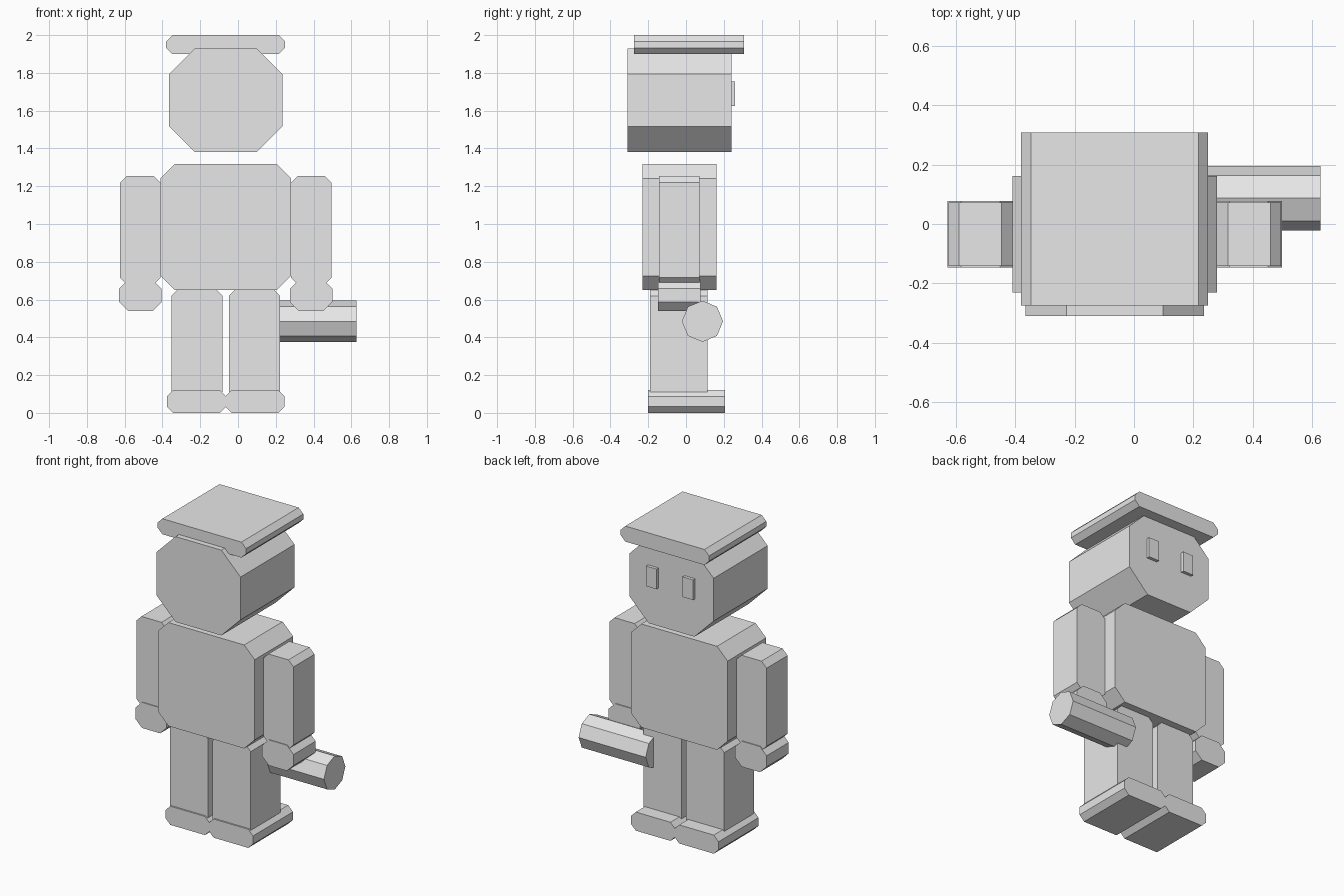
import bpy
import math

default = bpy.data.objects.get("Cube")
if default:
    bpy.data.objects.remove(default, do_unlink=True)

grey = bpy.data.materials.new("light_grey")
grey.use_nodes = True
grey.diffuse_color = (0.8, 0.8, 0.8, 1)
grey.node_tree.nodes["Principled BSDF"].inputs["Base Color"].default_value = (0.8, 0.8, 0.8, 1)


def prism(name, profile, start, end, axis="y"):
    """Extrude a 2D profile along y (profile is x, z) or along x (profile is y, z)."""
    n = len(profile)
    if axis == "y":
        verts = [(a, d, b) for d in (start, end) for a, b in profile]
    else:
        verts = [(d, a, b) for d in (end, start) for a, b in profile]
        verts = verts[n:] + verts[:n]
    faces = [list(range(n)), list(range(2 * n - 1, n - 1, -1))]
    faces += [[i, i + n, (i + 1) % n + n, (i + 1) % n] for i in range(n)]
    mesh = bpy.data.meshes.new(name)
    mesh.from_pydata(verts, [], [f if axis == "y" else f[::-1] for f in faces])
    mesh.materials.append(grey)
    obj = bpy.data.objects.new(name, mesh)
    bpy.context.collection.objects.link(obj)

    # Make the normals point outwards
    import bmesh
    bm = bmesh.new()
    bm.from_mesh(mesh)
    bmesh.ops.recalc_face_normals(bm, faces=bm.faces)
    bm.to_mesh(mesh)
    bm.free()
    return obj


def block(name, x, y, z, cut=0.0):
    """Box with its four lengthwise (y) edges chamfered by cut."""
    (x0, x1), (z0, z1) = x, z
    if cut:
        outline = [(x0 + cut, z0), (x1 - cut, z0), (x1, z0 + cut), (x1, z1 - cut),
                   (x1 - cut, z1), (x0 + cut, z1), (x0, z1 - cut), (x0, z0 + cut)]
    else:
        outline = [(x0, z0), (x1, z0), (x1, z1), (x0, z1)]
    return prism(name, outline, *y)


# Body centre line in x
MID = -0.065

# Head, hat and torso
block("hat", (MID - 0.315, MID + 0.315), (-0.275, 0.308), (1.9, 2.0), 0.033)
block("head", (MID - 0.3, MID + 0.3), (-0.31, 0.24), (1.38, 1.93), 0.137)
block("torso", (MID - 0.345, MID + 0.345), (-0.23, 0.162), (0.65, 1.317), 0.075)

# Paired parts: inner and outer distance from the centre line
pairs = [
    ("eye", 0.093, 0.168, (0.23, 0.26), (1.625, 1.755), 0),
    ("arm", 0.345, 0.56, (-0.142, 0.072), (0.68, 1.255), 0.036),
    ("hand", 0.34, 0.564, (-0.147, 0.078), (0.54, 0.705), 0.047),
    ("leg", 0.017, 0.288, (-0.19, 0.115), (0.08, 0.65), 0.031),
    ("foot", -0.003, 0.312, (-0.2, 0.207), (0.0, 0.12), 0.034),
]
for name, inner, outer, y, z, cut in pairs:
    block("left_" + name, (MID + inner, MID + outer), y, z, cut)
    block("right_" + name, (MID - outer, MID - inner), y, z, cut)

# Eight-sided rod beside the left hand
ring = [(0.087 + 0.109 * math.cos(i * math.pi / 4),
         0.485 + 0.109 * math.sin(i * math.pi / 4)) for i in range(8)]
prism("rod", ring, 0.15, 0.628, axis="x")
